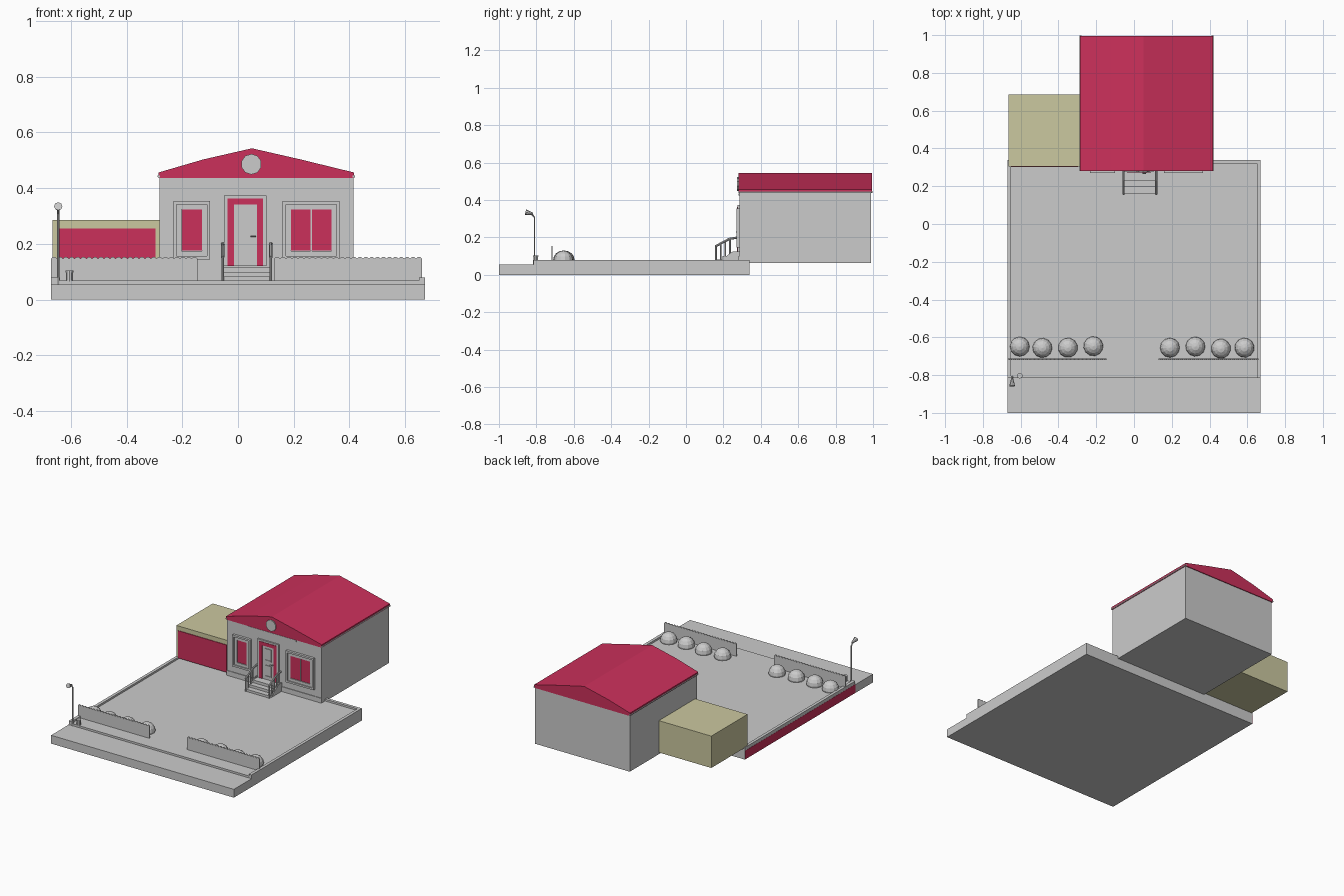
import bpy, bmesh, math
from mathutils import Vector

if "Cube" in bpy.data.objects:
    bpy.data.objects.remove(bpy.data.objects["Cube"])

def material(name, col):
    m = bpy.data.materials.new(name)
    m.diffuse_color = (*col, 1)
    m.use_nodes = True
    m.node_tree.nodes["Principled BSDF"].inputs["Base Color"].default_value = m.diffuse_color
    return m

RED = material("red", (0.6, 0.03, 0.105))
OLIVE = material("olive", (0.6, 0.58, 0.35))

def make(name, bm, mat=None):
    bmesh.ops.recalc_face_normals(bm, faces=bm.faces)
    me = bpy.data.meshes.new(name)
    bm.to_mesh(me)
    bm.free()
    ob = bpy.data.objects.new(name, me)
    bpy.context.collection.objects.link(ob)
    if mat:
        me.materials.append(mat)
    return ob

def box(name, x0, x1, y0, y1, z0, z1, mat=None):
    bm = bmesh.new()
    bmesh.ops.create_cube(bm, size=1)
    for v in bm.verts:
        v.co = ((x0 + x1) / 2 + v.co.x * (x1 - x0),
                (y0 + y1) / 2 + v.co.y * (y1 - y0),
                (z0 + z1) / 2 + v.co.z * (z1 - z0))
    return make(name, bm, mat)

def prism(name, pts, y0, y1, mat=None):
    """Extrude an (x, z) outline along y."""
    bm = bmesh.new()
    f = bm.faces.new([bm.verts.new((x, y0, z)) for x, z in pts])
    new = bmesh.ops.extrude_face_region(bm, geom=[f])["geom"]
    bmesh.ops.translate(bm, vec=(0, y1 - y0, 0),
                        verts=[g for g in new if isinstance(g, bmesh.types.BMVert)])
    return make(name, bm, mat)

def rod(name, a, b, r, r2=None, sides=8):
    a, b = Vector(a), Vector(b)
    bm = bmesh.new()
    bmesh.ops.create_cone(bm, cap_ends=True, segments=sides, radius1=r,
                          radius2=r if r2 is None else r2, depth=(b - a).length)
    bmesh.ops.rotate(bm, verts=bm.verts, matrix=(b - a).to_track_quat('Z', 'Y').to_matrix())
    bmesh.ops.translate(bm, verts=bm.verts, vec=(a + b) / 2)
    return make(name, bm)

def frame(name, x0, x1, z0, z1, w, y0, y1, mat=None, bottom=True):
    box(name + "_left", x0, x0 + w, y0, y1, z0, z1, mat)
    box(name + "_right", x1 - w, x1, y0, y1, z0, z1, mat)
    box(name + "_top", x0 + w, x1 - w, y0, y1, z1 - w, z1, mat)
    if bottom:
        box(name + "_bottom", x0 + w, x1 - w, y0, y1, z0, z0 + w, mat)

# Ground: pavement, yard, raised kerbs, coloured side strip
box("pavement", -0.67, 0.67, -1.0, -0.815, 0, 0.055)
box("yard", -0.67, 0.67, -0.815, 0.34, 0, 0.068)
for s in (-1, 1):
    x0, x1 = sorted((s * 0.67, s * 0.65))
    box("side_kerb", x0, x1, -0.815, 0.34, 0.066, 0.08)
box("back_kerb", -0.65, 0.65, 0.32, 0.34, 0.066, 0.08)
box("side_strip", -0.671, -0.669, -0.815, 0.34, 0.001, 0.058, RED)

# House body, plinth and gabled roof
F = 0.285
box("house_walls", -0.281, 0.414, F, 0.99, 0.064, 0.44)
box("plinth", -0.281, 0.414, F - 0.004, F, 0.066, 0.1)
box("cornice", -0.13, 0.23, F - 0.004, F, 0.425, 0.435)
prism("roof", [(-0.286, 0.436), (-0.286, 0.456), (-0.125, 0.503), (0.05, 0.543),
               (0.225, 0.503), (0.417, 0.456), (0.417, 0.436)], 0.281, 0.995, RED)
for x in (-0.284, 0.415):
    rod("gutter", (x, 0.28, 0.442), (x, 0.997, 0.442), 0.005)
rod("gable_roundel", (0.048, 0.274, 0.486), (0.048, 0.284, 0.486), 0.037, sides=10)

# Windows: stepped frames, sill and panes
def window(name, x0, x1, panes):
    frame(name + "_outer_frame", x0, x1, 0.145, 0.354, 0.012, F - 0.016, F)
    frame(name + "_inner_frame", x0 + 0.012, x1 - 0.012, 0.157, 0.342, 0.018, F - 0.009, F)
    for a, b in panes:
        box(name + "_pane", a, b, F - 0.005, F, 0.176, 0.33, RED)

window("small_window", -0.232, -0.1, [(-0.201, -0.128)])
window("wide_window", 0.16, 0.365, [(0.19, 0.261), (0.265, 0.336)])
box("wide_window_mullion", 0.26, 0.266, F - 0.009, F, 0.175, 0.33)

# Door with double frame, raised panels and handle
frame("door_surround", -0.05, 0.103, 0.12, 0.374, 0.013, F - 0.01, F, bottom=False)
frame("door_frame", -0.037, 0.09, 0.12, 0.363, 0.022, F - 0.013, F, RED, bottom=False)
box("door", -0.015, 0.068, F - 0.008, F, 0.12, 0.342)
frame("door_upper_panel", 0.004, 0.052, 0.245, 0.325, 0.005, F - 0.012, F - 0.006)
frame("door_lower_panel", 0.004, 0.052, 0.14, 0.215, 0.005, F - 0.012, F - 0.006)
rod("door_handle", (0.045, F - 0.016, 0.228), (0.064, F - 0.016, 0.228), 0.003)
rod("door_handle_stem", (0.062, F - 0.016, 0.228), (0.062, F - 0.006, 0.228), 0.003)

# Porch steps with sloping railings
for i, z in enumerate((0.083, 0.1, 0.118)):
    box("step", -0.055, 0.115, 0.16 + i * 0.035, F, 0.066, z)
for x in (-0.055, 0.118):
    path = [(0.157, 0.152), (0.232, 0.192), (0.28, 0.2)]
    for (ya, za), (yb, zb) in zip(path, path[1:]):
        rod("handrail", (x, ya, za), (x, yb, zb), 0.006)
    for y, z, foot in ((0.16, 0.153, 0.066), (0.185, 0.167, 0.066),
                       (0.21, 0.18, 0.066), (0.235, 0.192, 0.066)):
        rod("rail_post", (x, y, foot), (x, y, z), 0.0045)
    sx = -1 if x < 0 else 1
    prism_pts = [(0.17, 0.066), (F, 0.066), (F, 0.125), (0.25, 0.125)]
    side = prism("step_side", prism_pts, -0.004, 0.004)
    for v in side.data.vertices:
        v.co = (x + v.co.y, v.co.x, v.co.z)
    side.data.flip_normals()

# Garage with coloured door
box("garage", -0.665, -0.281, 0.305, 0.685, 0.075, 0.286, OLIVE)
box("garage_door", -0.65, -0.296, 0.301, 0.31, 0.075, 0.256, RED)

# Scalloped fences
def fence(x0, x1, teeth=25):
    pts = [(x1, 0.066), (x0, 0.066)]
    w = (x1 - x0) / teeth
    for i in range(teeth):
        for t, z in ((0, 0.147), (0.25, 0.152), (0.5, 0.154), (0.75, 0.152)):
            pts.append((x0 + (i + t) * w, z))
    pts.append((x1, 0.147))
    prism("fence", pts, -0.72, -0.713)

fence(-0.67, -0.145)
fence(0.13, 0.66)

# Round bushes behind the fences
for i, (x, y) in enumerate([(-0.605, -0.649), (-0.485, -0.656), (-0.35, -0.655), (-0.215, -0.647),
                            (0.19, -0.655), (0.325, -0.649), (0.46, -0.66), (0.585, -0.655)]):
    bm = bmesh.new()
    bmesh.ops.create_uvsphere(bm, u_segments=12, v_segments=8, radius=0.052)
    low = bmesh.ops.bisect_plane(bm, geom=bm.verts[:] + bm.edges[:] + bm.faces[:],
                                 plane_co=(0, 0, -0.012), plane_no=(0, 0, -1), clear_outer=True)
    bush = make("bush", bm)
    bush.location = (x, y, 0.077)
    bush.rotation_euler.z = i * 0.4

# Street lamp and bin
rod("lamp_pole", (-0.645, -0.81, 0.06), (-0.645, -0.81, 0.31), 0.004)
rod("lamp_arm", (-0.645, -0.81, 0.308), (-0.645, -0.83, 0.33), 0.004)
head = rod("lamp_head", (-0.645, -0.818, 0.325), (-0.645, -0.858, 0.335), 0.006, 0.015)
rod("lamp_base", (-0.645, -0.81, 0.055), (-0.645, -0.81, 0.08), 0.007)
rod("bin", (-0.605, -0.803, 0.066), (-0.605, -0.803, 0.098), 0.013, sides=10)
rod("bin_lid", (-0.605, -0.803, 0.098), (-0.605, -0.803, 0.104), 0.015, sides=10)
